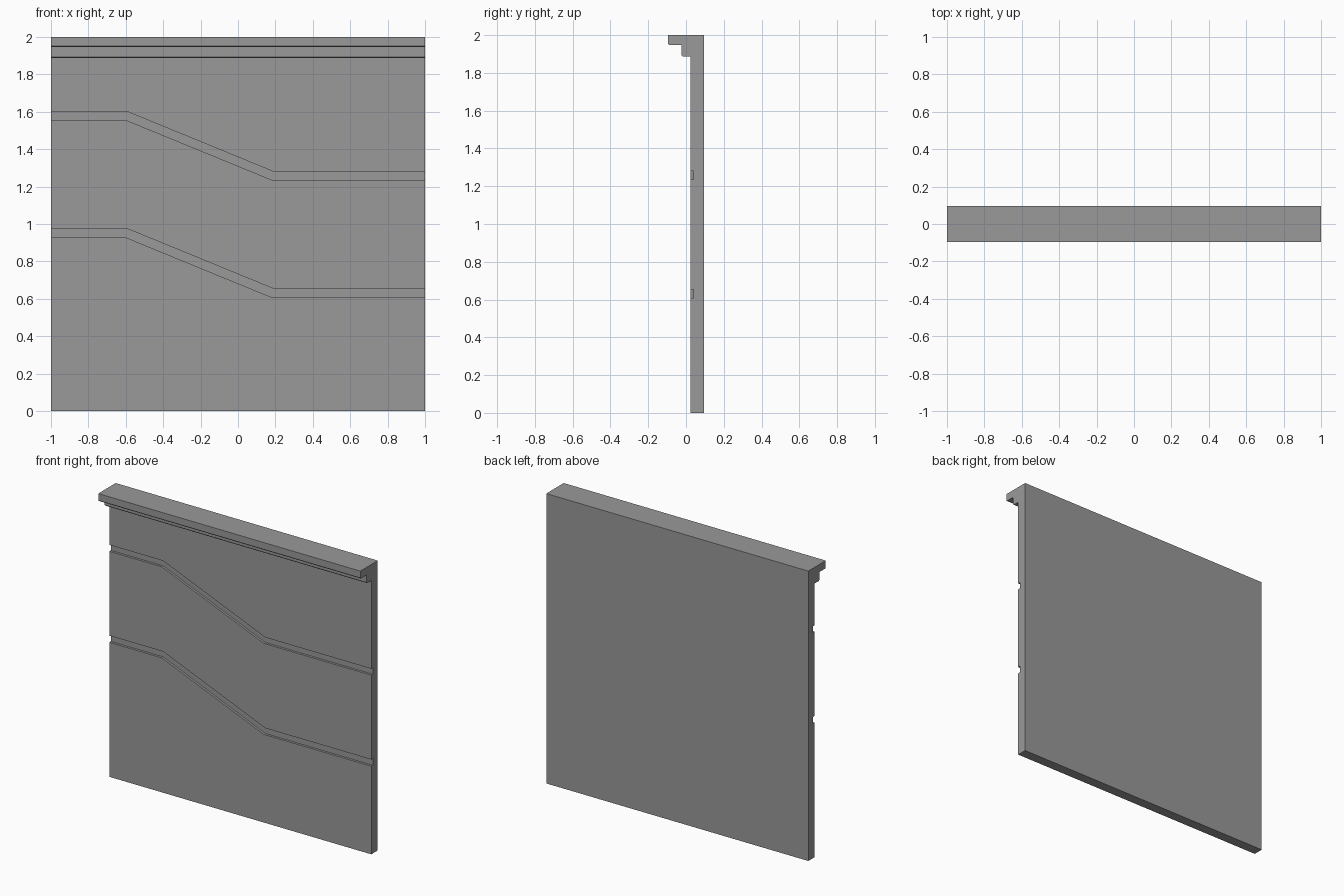
import bpy
import bmesh

cube = bpy.data.objects.get("Cube")
if cube:
    bpy.data.objects.remove(cube, do_unlink=True)

# Panel and cornice depths
FRONT, BACK, GROOVE, LIP, STEP = 0.025, 0.095, 0.041, -0.095, -0.025
CHAMFER = 0.006
STATIONS = (-1, -0.59, 0.19, 1)


def groove(low, high, drop):
    """Groove cross-section points: (y, z, drop on the right, x shift of the bend)."""
    return [(FRONT, low, drop, -0.01), (GROOVE, low, drop, -0.01),
            (GROOVE, high, drop, 0), (FRONT, high, drop, 0)]


def flat(*points):
    return [(y, z, 0, 0) for y, z in points]


# Side profile, from the bottom up the front and down the back
profile = flat((BACK, 0), (FRONT, 0))
profile += groove(0.928, 0.974, 0.32)
profile += groove(1.556, 1.600, 0.32)
profile += flat((FRONT, 1.888),
                (STEP + CHAMFER, 1.888), (STEP, 1.888 + CHAMFER), (STEP, 1.947),
                (LIP + CHAMFER, 1.947), (LIP, 1.947 + CHAMFER), (LIP, 2), (BACK, 2))

# Loft the profile through the stations, so the grooves bend down to the left side
bm = bmesh.new()
rings = []
for i, x in enumerate(STATIONS):
    bend = i in (1, 2)
    rings.append([bm.verts.new((x + shift * bend, y, z - drop * (i >= 2)))
                  for y, z, drop, shift in profile])
count = len(profile)
for a, b in zip(rings, rings[1:]):
    for j in range(count):
        k = (j + 1) % count
        bm.faces.new((a[j], a[k], b[k], b[j]))
bm.faces.new(rings[0])
bm.faces.new(rings[-1])
bmesh.ops.recalc_face_normals(bm, faces=bm.faces)

mesh = bpy.data.meshes.new("wall_panel")
bm.to_mesh(mesh)
bm.free()

# Single grey finish
grey = bpy.data.materials.new("mid grey")
grey.use_nodes = True
color = (0.32, 0.32, 0.32, 1)
grey.diffuse_color = color
grey.node_tree.nodes["Principled BSDF"].inputs["Base Color"].default_value = color
mesh.materials.append(grey)

panel = bpy.data.objects.new("grooved_wall_panel_with_cornice", mesh)
bpy.context.collection.objects.link(panel)
